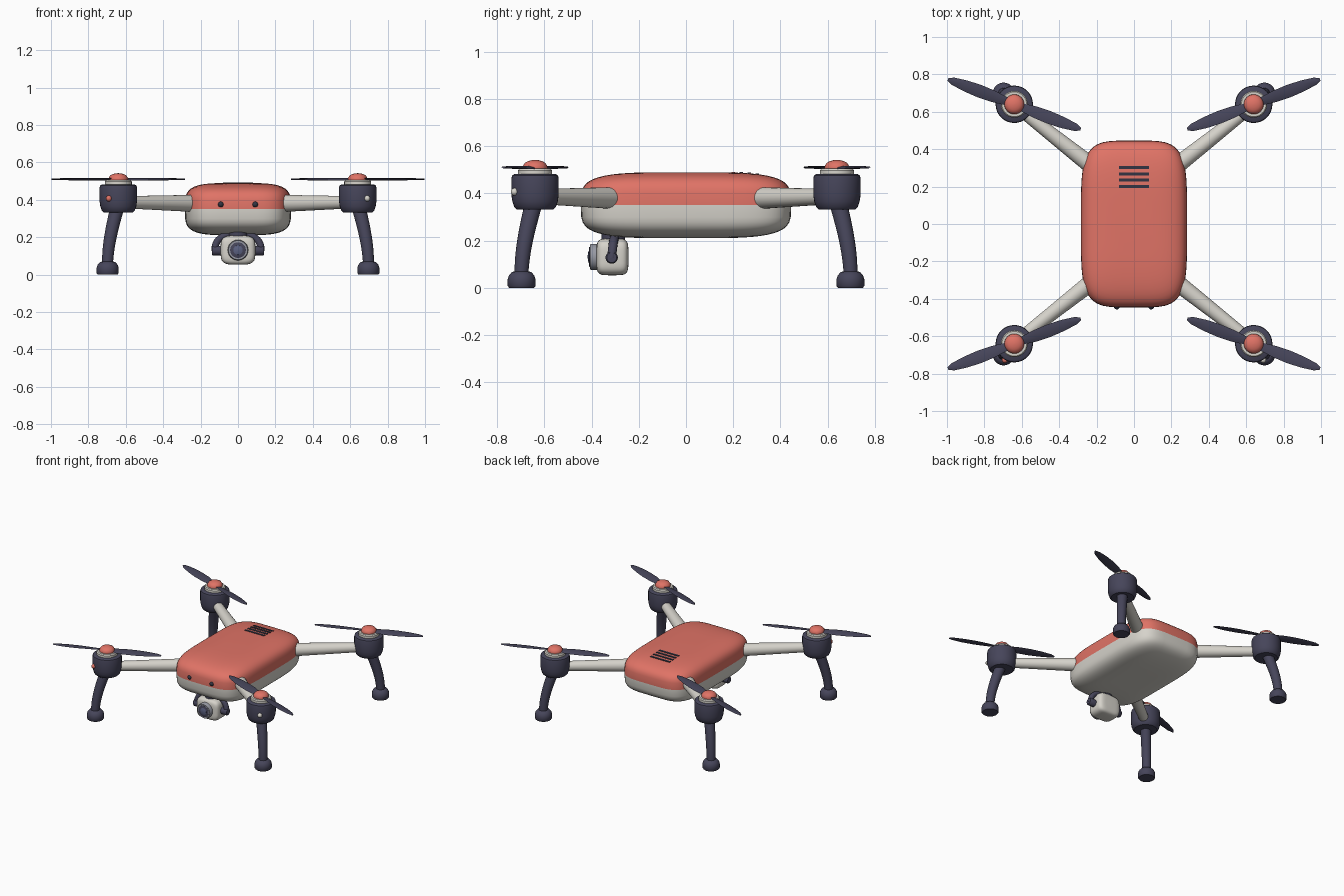
import bpy, bmesh, math
from mathutils import Vector, Matrix

if "Cube" in bpy.data.objects:
    bpy.data.objects.remove(bpy.data.objects["Cube"])


def material(name, rgb):
    m = bpy.data.materials.new(name)
    lin = [(c / 255 / 12.92) if c < 11 else ((c / 255 + 0.055) / 1.055) ** 2.4 for c in rgb]
    m.diffuse_color = (*lin, 1)
    m.use_nodes = True
    m.node_tree.nodes["Principled BSDF"].inputs["Base Color"].default_value = m.diffuse_color
    return m


CORAL = material("coral", (224, 115, 102))
LIGHT = material("warm light grey", (214, 211, 203))
DARK = material("dark slate", (70, 69, 90))
BLACK = material("near black", (50, 52, 66))
GREY = material("lens ring grey", (150, 152, 162))
GLASS = material("lens glass", (92, 98, 130))


def finish(name, bm, mats, angle=40):
    bmesh.ops.remove_doubles(bm, verts=bm.verts, dist=1e-5)
    bmesh.ops.recalc_face_normals(bm, faces=bm.faces)
    me = bpy.data.meshes.new(name)
    bm.to_mesh(me)
    bm.free()
    for m in mats:
        me.materials.append(m)
    ob = bpy.data.objects.new(name, me)
    bpy.context.collection.objects.link(ob)
    bpy.ops.object.select_all(action='DESELECT')
    ob.select_set(True)
    bpy.context.view_layer.objects.active = ob
    bpy.ops.object.shade_smooth_by_angle(angle=math.radians(angle))
    return ob


def loft(bm, rings, caps=True):
    """Bridge rings of points into a skin."""
    vs = [[bm.verts.new(p) for p in r] for r in rings]
    n = len(vs[0])
    for a, b in zip(vs, vs[1:]):
        for i in range(n):
            bm.faces.new((a[i], a[(i + 1) % n], b[(i + 1) % n], b[i]))
    if caps:
        bm.faces.new(vs[0][::-1])
        bm.faces.new(vs[-1])


def spow(v, e):
    return math.copysign(abs(v) ** e, v)


def rounded_block(c, half, n_plan, n_side, seg=64, rows=24):
    """Superellipsoid: a soft, puffy box."""
    bm = bmesh.new()
    rings = []
    for j in range(1, rows):
        p = math.pi * (j / rows - 0.5)
        s, h = math.cos(p) ** (2 / n_side), spow(math.sin(p), 2 / n_side)
        rings.append([(c[0] + half[0] * s * spow(math.cos(t), 2 / n_plan),
                       c[1] + half[1] * s * spow(math.sin(t), 2 / n_plan),
                       c[2] + half[2] * h)
                      for t in (2 * math.pi * i / seg for i in range(seg))])
    loft(bm, rings)
    return bm


def lathe(name, profile, mat, origin, axis=(0, 0, 1), seg=32):
    """Spin (radius, height) points round an axis through origin."""
    q = Vector((0, 0, 1)).rotation_difference(Vector(axis))
    bm = bmesh.new()
    rings = [[q @ Vector((max(r, 1e-3) * math.cos(t), max(r, 1e-3) * math.sin(t), z)) + Vector(origin)
              for t in (2 * math.pi * i / seg for i in range(seg))] for r, z in profile]
    loft(bm, rings)
    return finish(name, bm, [mat])


def tube(name, pts, radii, mat, seg=20):
    pts = [Vector(p) for p in pts]
    bm = bmesh.new()
    rings = []
    for i, p in enumerate(pts):
        d = (pts[min(i + 1, len(pts) - 1)] - pts[max(i - 1, 0)]).normalized()
        side = d.cross(Vector((0.31, 0.95, 0.05))).normalized()
        up = side.cross(d)
        rings.append([p + radii[i] * (math.cos(t) * side + math.sin(t) * up)
                      for t in (2 * math.pi * k / seg for k in range(seg))])
    loft(bm, rings)
    return finish(name, bm, [mat])


def ball(name, c, r, mat, sz=1):
    bm = bmesh.new()
    bmesh.ops.create_uvsphere(bm, u_segments=20, v_segments=12, radius=r,
                              matrix=Matrix.Translation(c) @ Matrix.Diagonal((1, 1, sz, 1)))
    return finish(name, bm, [mat])


# Body shell: coral lid above the seam, light tray below
A, B, H, ZC = 0.284, 0.446, 0.14, 0.35
bm = rounded_block((0, 0, ZC), (A, B, H), 4.5, 4)
for f in bm.faces:
    f.material_index = 0 if f.calc_center_median().z > ZC else 1
finish("body", bm, [CORAL, LIGHT])

# Vent slats on the lid
for k, y in enumerate((0.302, 0.268, 0.234, 0.200)):
    top = ZC + H * (1 - (y / B) ** 4) ** 0.25 + 0.003
    bm = bmesh.new()
    bmesh.ops.create_cube(bm, size=1, matrix=Matrix.Translation((0, y, top - 0.004))
                          @ Matrix.Diagonal((0.162, 0.016, 0.008, 1)))
    finish(f"vent_slat_{k + 1}", bm, [BLACK])

# Front sensors
for s in (-1, 1):
    ball("front_sensor", (s * 0.092, -0.442, 0.375), 0.015, BLACK)

# Four corners: arm, motor, rotor and leg
M = 0.64
for sx in (-1, 1):
    for sy in (-1, 1):
        tag = ("front" if sy < 0 else "back") + ("_right" if sx > 0 else "_left")

        def P(x, y, z):
            return (sx * x, sy * y, z)

        tube(tag + "_arm", [P(0.20, 0.29, 0.38), P(0.62, 0.62, 0.387)], [0.047, 0.032], LIGHT, 24)
        lathe(tag + "_motor", [(0, 0.333), (0.078, 0.333), (0.088, 0.342), (0.096, 0.365), (0.1, 0.39),
                               (0.1, 0.465), (0.097, 0.476), (0.088, 0.482), (0, 0.482)], DARK, P(M, M, 0))
        lathe(tag + "_motor_collar", [(0, 0.475), (0.072, 0.475), (0.072, 0.498), (0.066, 0.505), (0, 0.505)],
              LIGHT, P(M, M, 0))
        lathe(tag + "_rotor_hub", [(0, 0.495), (0.05, 0.495), (0.053, 0.506), (0.051, 0.518), (0.043, 0.53),
                                   (0.03, 0.537), (0.015, 0.541), (0, 0.542)], CORAL, P(M, M, 0))

        # Two twisted blades, pitched about their length
        bm = bmesh.new()
        a = math.radians(20.4)
        for turn in (0, math.pi):
            rings = []
            for r, lead, trail, pitch in ((0.0, 0.02, -0.02, 20), (0.06, 0.025, -0.025, 19),
                                          (0.12, 0.033, -0.032, 16), (0.2, 0.036, -0.034, 12),
                                          (0.28, 0.032, -0.029, 9), (0.35, 0.022, -0.019, 7),
                                          (0.379, 0.009, -0.006, 6)):
                tp, ring = math.radians(pitch), []
                for w, t in ((lead, 0), (lead * 0.5, 0.004), (trail * 0.5, 0.004),
                             (trail, 0), (trail * 0.5, -0.004), (lead * 0.5, -0.004)):
                    v = Vector((r, w * math.cos(tp), w * math.sin(tp) * 0.7 + t))
                    v.rotate(Matrix.Rotation(a + turn, 3, 'Z'))
                    ring.append(P(M + v.x, M + v.y, 0.51 + v.z))
                rings.append(ring)
            loft(bm, rings)
        finish(tag + "_propeller", bm, [DARK], 30)

        # Curved leg and foot
        pts, rad = [], []
        for k in range(9):
            t = k / 8
            d = M + 0.008 + 0.05 * math.sin(t * math.pi / 2)
            pts.append(P(d, d, 0.35 - 0.31 * t))
            rad.append(0.037 - 0.008 * t)
        tube(tag + "_leg", pts, rad, DARK)
        lathe(tag + "_foot", [(0, 0), (0.053, 0), (0.059, 0.008), (0.059, 0.036), (0.054, 0.052),
                              (0.042, 0.066), (0.03, 0.07), (0, 0.07)], DARK, P(0.697, 0.697, 0))

    # Navigation light on the front motor
    ball("navigation_light", (sx * 0.691, -0.727, 0.407), 0.016, LIGHT if sx > 0 else CORAL)

# Camera housing
bm = rounded_block((0, 0, 0), (0.093, 0.078, 0.068), 4, 5, 48, 20)
bm.transform(Matrix.Translation((0, -0.312, 0.131)) @ Matrix.Rotation(math.pi / 2, 4, 'X'))
finish("camera_housing", bm, [LIGHT])

# Lens: ring, barrel and glass
FRONT = (0, -1, 0)
L = (0, 0, 0.131)
lathe("lens_ring", [(0, 0.36), (0.055, 0.36), (0.055, 0.402), (0.051, 0.408), (0, 0.408)], GREY, L, FRONT)
lathe("lens_barrel", [(0, 0.4), (0.042, 0.4), (0.042, 0.41), (0.038, 0.412), (0, 0.412)], DARK, L, FRONT)
lathe("lens_glass", [(0, 0.405), (0.026, 0.405), (0.025, 0.413), (0.015, 0.416), (0, 0.417)], GLASS, L, FRONT)

# Gimbal: mount plate, curved fork arms and pivots
lathe("gimbal_mount", [(0, 0.2), (0.05, 0.2), (0.05, 0.23), (0, 0.23)], DARK, (0, -0.308, 0))
for s in (-1, 1):
    pts = []
    for k in range(11):
        t = k / 10 * math.pi / 2
        pts.append((s * 0.124 * math.sin(t) ** 0.8, -0.300 - 0.015 * k / 10, 0.125 + 0.092 * math.cos(t) ** 0.8))
    tube("gimbal_arm", pts, [0.019] * 11, DARK, 16)
    lathe("gimbal_pivot", [(0, 0.08), (0.026, 0.08), (0.026, 0.134), (0.021, 0.14), (0, 0.14)],
          DARK, (0, -0.315, 0.128), (s, 0, 0))
